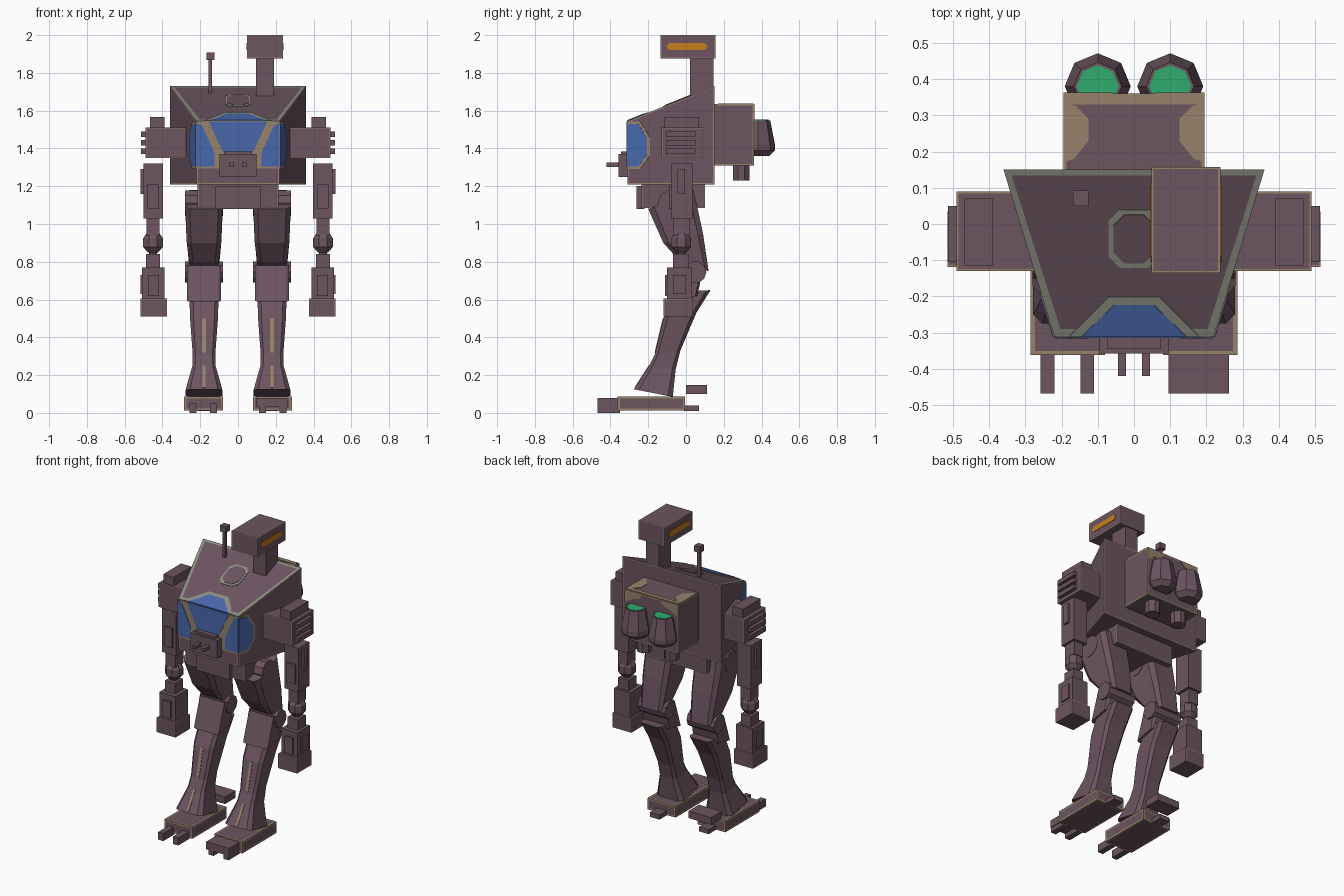
import bpy, bmesh, math
from mathutils import Vector

if "Cube" in bpy.data.objects:
    bpy.data.objects.remove(bpy.data.objects["Cube"])

def material(name, rgb):
    m = bpy.data.materials.new(name)
    m.diffuse_color = (*rgb, 1)
    m.use_nodes = True
    m.node_tree.nodes["Principled BSDF"].inputs["Base Color"].default_value = m.diffuse_color
    return m

HULL = material("maroon_hull", (.150, .089, .117))
TAN = material("worn_tan", (.305, .223, .146))
GREY = material("grey_trim", (.262, .270, .223))
BLUE = material("blue_glass", (.065, .138, .413))
GREEN = material("green_glow", (.030, .413, .156))
ORANGE = material("orange_visor", (.578, .205, .013))

def finish(name, bm, *mats):
    bmesh.ops.recalc_face_normals(bm, faces=bm.faces)
    me = bpy.data.meshes.new(name)
    bm.to_mesh(me)
    bm.free()
    for m in mats:
        me.materials.append(m)
    ob = bpy.data.objects.new(name, me)
    bpy.context.collection.objects.link(ob)
    return ob

def rim_faces(bm, faces, width, index):
    """Inset faces and colour the new border."""
    old = set(bm.faces)
    bmesh.ops.inset_individual(bm, faces=faces, thickness=width)
    for f in bm.faces:
        if f not in old:
            f.material_index = index

def skin(bm, rings):
    """Join rings of points into a closed solid."""
    vs = [[bm.verts.new(p) for p in r] for r in rings]
    n = len(vs[0])
    for a, b in zip(vs, vs[1:]):
        for i in range(n):
            bm.faces.new((a[i], a[(i + 1) % n], b[(i + 1) % n], b[i]))
    bm.faces.new(vs[0])
    bm.faces.new(vs[-1])

def box(name, x, y, z, s=1, mat=HULL, rim=0):
    bm = bmesh.new()
    x = sorted((x[0] * s, x[1] * s))
    skin(bm, [[(x[0], y[0], h), (x[1], y[0], h), (x[1], y[1], h), (x[0], y[1], h)] for h in z])
    if rim:
        bmesh.ops.recalc_face_normals(bm, faces=bm.faces)
        rim_faces(bm, bm.faces[:], rim, 1)
    return finish(name, bm, mat, TAN)

def turned(name, centre, axis, profile, n=8, twist=0, mat=HULL):
    """Faceted round part: profile holds (offset, radius) along the axis."""
    bm = bmesh.new()
    rings = []
    for d, r in profile:
        ring = []
        for i in range(n):
            a = 2 * math.pi * i / n + twist
            u, v = r * math.cos(a), r * math.sin(a)
            p = {'x': (d, u, v), 'y': (u, d, v), 'z': (u, v, d)}[axis]
            ring.append(Vector(centre) + Vector(p))
        rings.append(ring)
    skin(bm, rings)
    return finish(name, bm, mat)

def limb(name, xc, sections, cut=.25):
    """Chamfered limb from (y front, z front, y back, z back, half width)."""
    outline = [(-1 + cut, -1), (1 - cut, -1), (1, -1 + cut), (1, 1 - cut),
               (1 - cut, 1), (-1 + cut, 1), (-1, 1 - cut), (-1, -1 + cut)]
    bm = bmesh.new()
    skin(bm, [[(xc + u * w, yf + (yb - yf) * (v + 1) / 2, zf + (zb - zf) * (v + 1) / 2)
               for u, v in outline] for yf, zf, yb, zb, w in sections])
    return finish(name, bm, HULL)

def plate(name, pts, out, mat, lift=.003):
    """Thin painted plate standing just off a surface."""
    out = Vector(out).normalized()
    bm = bmesh.new()
    skin(bm, [[Vector(p) + out * d for p in pts] for d in (-.002, lift)])
    return finish(name, bm, mat)

# Torso: wedge plan, sloped roof with grey border
def roof(x, y):
    return (x, y, 1.545 + (y + .31) * .185 / .46)

def side(s, y, z):
    return (s * (.22 + (y + .31) * .14 / .46), y, z)

bm = bmesh.new()
plan = [(-.22, -.31), (.22, -.31), (.36, .15), (-.36, .15)]
skin(bm, [[(x, y, 1.21) for x, y in plan], [roof(x, y) for x, y in plan]])
bmesh.ops.recalc_face_normals(bm, faces=bm.faces)
top = [f for f in bm.faces if f.normal.z > .5]
rest = [f for f in bm.faces if f.normal.z <= .5]
rim_faces(bm, rest, .010, 1)
rim_faces(bm, top, .028, 2)
finish("torso", bm, HULL, TAN, GREY)

# Roof hatch outline and upper windscreen
UP = (0, -.37, .93)
def hatch(r, c=.03):
    a, b = .07 - r, .08 - r
    o = [(-a + c, -b), (a - c, -b), (a, -b + c), (a, b - c), (a - c, b), (-a + c, b), (-a, b - c), (-a, -b + c)]
    return [roof(x, y - .04) for x, y in o]
plate("hatch_outline", hatch(0), UP, GREY)
plate("hatch_lid", hatch(.013), UP, HULL, .005)
plate("roof_window_frame", [roof(x, y) for x, y in ((-.18, -.31), (.18, -.31), (.07, -.20), (-.07, -.20))], UP, GREY)
plate("roof_window", [roof(x, y) for x, y in ((-.145, -.31), (.145, -.31), (.055, -.222), (-.055, -.222))], UP, BLUE, .005)

# Front windscreen with tan frame
FR = (0, -1, 0)
def front(pts):
    return [(x, -.31, z) for x, z in pts]
plate("windscreen_frame", front([(-.215, 1.54), (-.215, 1.295), (-.09, 1.295), (-.09, 1.35), (.09, 1.35),
                                 (.09, 1.295), (.215, 1.295), (.215, 1.54)]), FR, TAN)
plate("windscreen", front([(-.155, 1.543), (-.08, 1.382), (.08, 1.382), (.155, 1.543)]), FR, BLUE, .005)
for s in (-1, 1):
    plate("front_side_window", front([(s * x, z) for x, z in
          ((.22, 1.305), (.125, 1.305), (.125, 1.38), (.19, 1.52), (.22, 1.535))]), FR, BLUE, .006)
    glass = ((-.31, 1.305), (-.25, 1.305), (-.205, 1.37), (-.205, 1.45), (-.25, 1.53), (-.31, 1.53))
    edge = ((-.31, 1.29), (-.245, 1.29), (-.19, 1.365), (-.19, 1.455), (-.245, 1.545), (-.31, 1.54))
    plate("side_window_frame", [side(s, *p) for p in edge], (s * .957, -.29, 0), TAN)
    plate("side_window", [side(s, *p) for p in glass], (s * .957, -.29, 0), BLUE, .005)

# Chin gun
box("chin_mount", (-.097, .097), (-.357, -.30), (1.25, 1.37))
box("chin_visor", (-.075, .075), (-.345, -.30), (1.37, 1.385))
for s in (-1, 1):
    box("chin_barrel", (.022, .044), (-.42, -.35), (1.303, 1.325), s)

# Head, neck and antenna
box("neck", (.095, .19), (.02, .145), (1.62, 1.88))
box("head", (.048, .238), (-.135, .157), (1.877, 2), rim=.008)
for x, o in ((.238, 1), (.048, -1)):
    plate("visor_stripe", [(x, y, z) for y, z in ((-.105, 1.94), (-.09, 1.922), (.10, 1.922), (.115, 1.94),
                                                  (.10, 1.958), (-.09, 1.958))], (o, 0, 0), ORANGE)
box("antenna_rod", (-.157, -.137), (.06, .08), (1.66, 1.88))
box("antenna_tip", (-.168, -.125), (.05, .093), (1.868, 1.908))

# Backpack and thrusters
box("backpack", (-.195, .195), (.14, .36), (1.31, 1.635), rim=.012)
for s in (-1, 1):
    plate("backpack_top_wear", [(s * x, y, 1.635) for x, y in ((.195, .17), (.165, .18), (.125, .23), (.125, .29),
                                                               (.16, .325), (.195, .335))], (0, 0, 1), TAN)
    plate("backpack_back_wear", [(s * x, .36, z) for x, z in ((.195, 1.635), (.06, 1.635), (.09, 1.60),
                                                              (.15, 1.58), (.195, 1.55))], (0, 1, 0), TAN)
    turned("thruster", (s * .1, .38, 0), 'z', [(1.36, .06), (1.39, .091), (1.42, .091), (1.548, .066)])
    turned("thruster_glow", (s * .1, .38, 0), 'z', [(1.546, .058), (1.552, .058)], mat=GREEN)
    turned("lower_nozzle", (s * .1, .293, 0), 'z', [(1.23, .047), (1.33, .047)], twist=math.pi / 8)
box("backpack_top_band", (-.19, .19), (.33, .357), (1.63, 1.639), mat=TAN)

# Pelvis
box("pelvis", (-.215, .215), (-.235, .10), (1.085, 1.215), rim=.008)
box("pelvis_plate", (-.12, .12), (-.262, -.22), (1.08, 1.20))

for s in (-1, 1):
    # Shoulder with outer slats
    box("shoulder", (.27, .49), (-.13, .09), (1.35, 1.51), s, rim=.008)
    box("shoulder_cap", (.39, .467), (-.115, .07), (1.50, 1.567), s)
    for z in (1.385, 1.43, 1.475):
        box("shoulder_slat", (.48, .513), (-.105, .05), (z - .014, z + .014), s)

    # Arm
    box("upper_arm", (.397, .50), (-.08, .035), (1.03, 1.32), s)
    box("upper_arm_panel", (.42, .48), (-.09, .0), (1.08, 1.21), s)
    box("arm_outer_fin", (.49, .515), (-.045, -.005), (1.16, 1.29), s)
    box("arm_link", (.415, .485), (-.065, .02), (.94, 1.04), s)
    turned("elbow", (s * .45, -.025, 0), 'z', [(.85, .03), (.878, .056), (.925, .056), (.955, .035)], twist=math.pi / 8)
    turned("elbow_pin", (s * .45, -.025, 0), 'z', [(.82, .022), (.86, .022)])
    box("wrist", (.412, .487), (-.07, .015), (.76, .84), s)
    box("forearm", (.388, .507), (-.10, .03), (.60, .77), s)
    box("forearm_panel", (.418, .477), (-.11, 0), (.62, .73), s)
    box("forearm_side_panel", (.40, .515), (-.065, .0), (.63, .73), s)
    box("hand_block", (.376, .515), (-.118, .035), (.51, .605), s, rim=.006)

    # Leg
    x = s * .18
    turned("hip", (x, -.08, 1.11), 'x', [(-.10, .07), (.10, .07)], 10)
    limb("thigh", x, [(-.20, 1.08, .04, 1.18, .10), (-.12, .90, .09, .95, .092), (-.03, .80, .12, .75, .078)])
    turned("knee", (x, .05, .745), 'x', [(-.10, .058), (.10, .058)], 10)
    limb("knee_guard", x, [(-.02, .78, .09, .76, .09), (-.085, .59, .06, .62, .09)], .15)
    limb("shin", x, [(-.05, .64, .13, .65, .078), (-.12, .50, .055, .53, .074),
                     (-.165, .31, -.03, .33, .060), (-.195, .25, -.055, .23, .062), (-.275, .125, -.07, .085, .098)])
    plate("shin_stripe", [(x - .01, -.12, .50), (x + .01, -.12, .50), (x + .01, -.163, .32), (x - .01, -.163, .32)],
          (0, -.97, .23), TAN)
    plate("ankle_stripe", [(x - .008, -.195, .25), (x + .008, -.195, .25), (x + .008, -.27, .133), (x - .008, -.27, .133)],
          (0, -.84, .54), TAN)

    # Foot with twin claws and heel spur
    box("foot", (.08, .285), (-.362, -.005), (.012, .088), s, rim=.016)
    for a in (.11, .22):
        box("toe_claw", (a, a + .038), (-.468, -.35), (0, .05), s)
    box("heel_spur", (.145, .215), (-.01, .07), (.01, .04), s)

# Uneven toe and heel blocks
box("right_toe_block", (.095, .262), (-.468, -.35), (.03, .08))
box("left_heel_block", (-.262, -.095), (0, .11), (.10, .147))
